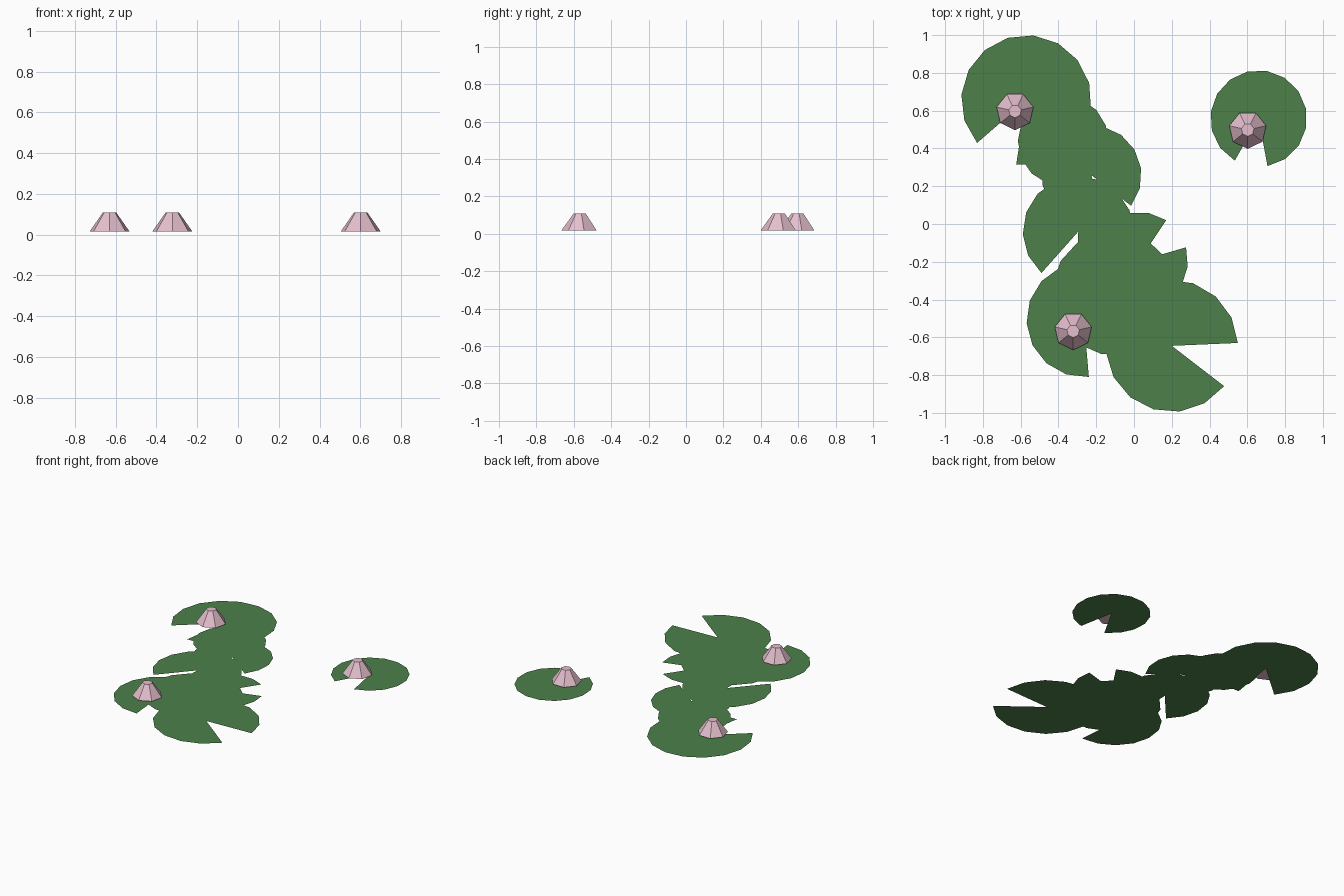
import bpy, bmesh
from math import radians, sin, cos, pi

if "Cube" in bpy.data.objects:
    bpy.data.objects.remove(bpy.data.objects["Cube"])

NOTCH = 0.7      # opening of each pad, radians
SEGS = 14


def material(name, rgb):
    m = bpy.data.materials.new(name)
    m.diffuse_color = (*rgb, 1)
    m.use_nodes = True
    m.node_tree.nodes["Principled BSDF"].inputs["Base Color"].default_value = m.diffuse_color
    return m


def finish(name, bm, mat):
    me = bpy.data.meshes.new(name)
    bm.to_mesh(me)
    bm.free()
    me.materials.append(mat)
    ob = bpy.data.objects.new(name, me)
    bpy.context.collection.objects.link(ob)
    return ob


def lily_pad(name, x, y, r, start_deg):
    """Flat fan of triangles with a wedge left open before start_deg."""
    bm = bmesh.new()
    hub = bm.verts.new((0, 0, 0))
    a0, step = radians(start_deg), (2 * pi - NOTCH) / SEGS
    rim = [bm.verts.new((r * cos(a0 + i * step), r * sin(a0 + i * step), 0))
           for i in range(SEGS + 1)]
    for a, b in zip(rim, rim[1:]):
        bm.faces.new((hub, a, b))
    finish(name, bm, green).location = (x, y, 0)


def flower(name, x, y, r0=0.1, r1=0.034, z0=0.016, z1=0.108, n=7):
    """Seven-sided tapered blossom, one corner facing the front."""
    bm = bmesh.new()
    low, high = [[bm.verts.new((r * cos(2 * pi * i / n - pi / 2),
                                r * sin(2 * pi * i / n - pi / 2), z))
                  for i in range(n)] for r, z in ((r0, z0), (r1, z1))]
    for i in range(n):
        j = (i + 1) % n
        bm.faces.new((low[i], low[j], high[j], high[i]))
    bm.faces.new(high)
    bm.faces.new(low[::-1])
    finish(name, bm, pink).location = (x, y, 0)


green = material("pad_green", (0.075, 0.22, 0.068))
pink = material("petal_pink", (0.78, 0.52, 0.61))

# Pads: x, y, radius, angle where the rim starts
pads = [
    (-0.570, 0.655, 0.345, -99),
    (0.660, 0.558, 0.256, -79.5),
    (0.200, -0.645, 0.350, 2.5),
    (-0.265, -0.507, 0.304, -45),
    (0.026, -0.196, 0.260, 56.3),
    (-0.105, -0.365, 0.330, 212),
    (-0.295, -0.040, 0.294, -91.5),
    (-0.225, 0.258, 0.265, -37.6),
    (-0.375, 0.440, 0.240, 311.5),
]
for i, p in enumerate(pads, 1):
    lily_pad(f"lily_pad_{i}", *p)

# Blossoms sit slightly off the centre of three pads
for i, (x, y) in enumerate([(-0.63, 0.597), (0.602, 0.498), (-0.322, -0.567)], 1):
    flower(f"flower_{i}", x, y)
